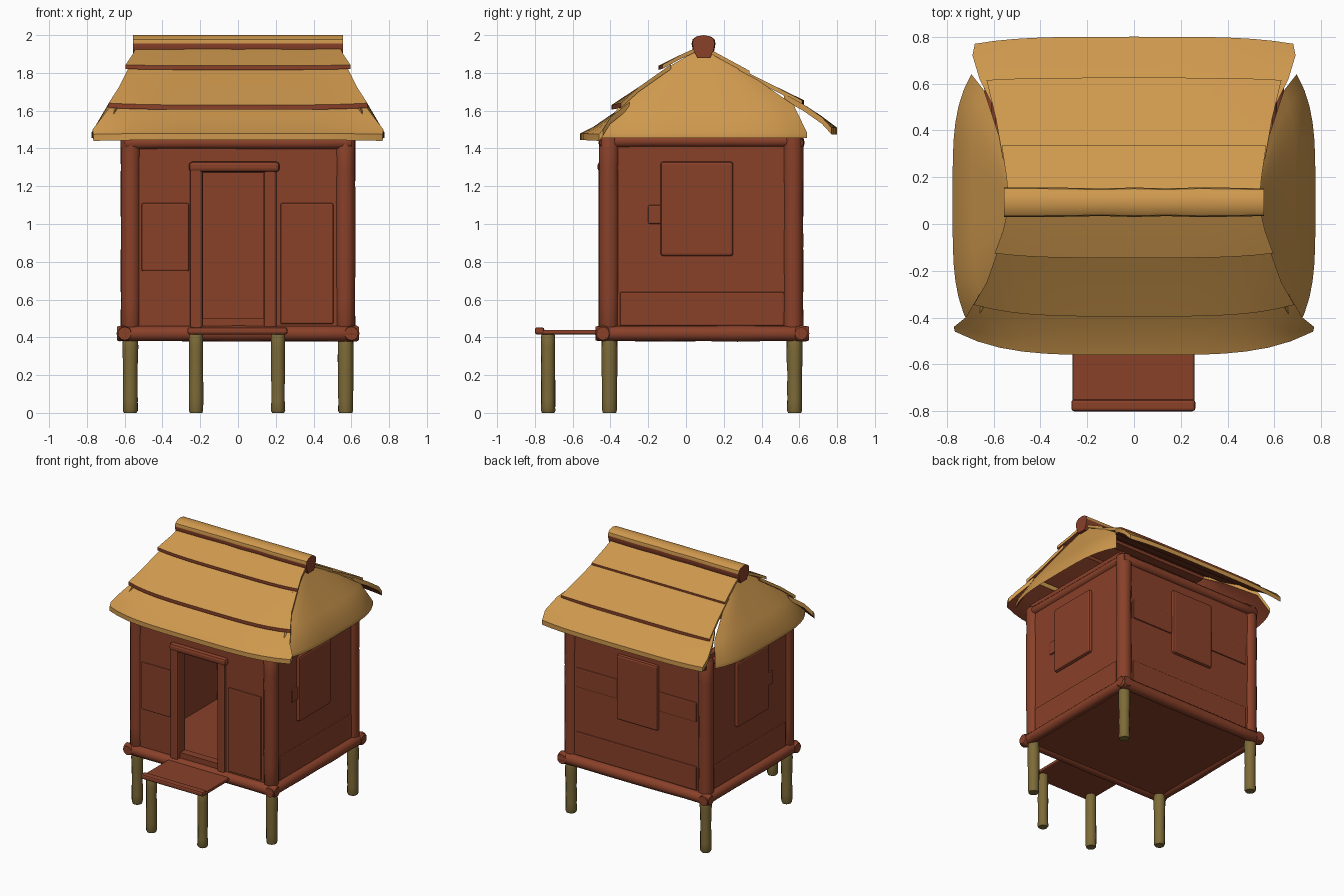
import bpy, bmesh, math, random
from mathutils import Vector

if "Cube" in bpy.data.objects:
    bpy.data.objects.remove(bpy.data.objects["Cube"])

random.seed(4)


def material(name, rgb):
    m = bpy.data.materials.new(name)
    m.diffuse_color = (*rgb, 1)
    m.use_nodes = True
    m.node_tree.nodes["Principled BSDF"].inputs["Base Color"].default_value = m.diffuse_color
    return m


WOOD = material("red brown wood", (0.25, 0.052, 0.022))
THATCH = material("straw yellow", (0.62, 0.315, 0.075))
POLE = material("olive pole", (0.205, 0.145, 0.039))


def finish(name, bm, mats, smooth=True):
    bmesh.ops.recalc_face_normals(bm, faces=bm.faces)
    me = bpy.data.meshes.new(name)
    bm.to_mesh(me)
    bm.free()
    for m in mats:
        me.materials.append(m)
    ob = bpy.data.objects.new(name, me)
    bpy.context.collection.objects.link(ob)
    if smooth:
        for p in me.polygons:
            p.use_smooth = True
        me.set_sharp_from_angle(angle=math.radians(35))
    return ob


def box(name, x, y, z, bevel=0.008, mat=WOOD):
    bm = bmesh.new()
    bmesh.ops.create_cube(bm, size=1)
    for v in bm.verts:
        v.co = [(r[0] + r[1]) / 2 + c * (r[1] - r[0]) for r, c in zip((x, y, z), v.co)]
    ob = finish(name, bm, [mat], False)
    if bevel:
        b = ob.modifiers.new("bevel", 'BEVEL')
        b.width = bevel
        b.segments = 2
    return ob


def log(name, a, b, r, mat=WOOD, wobble=0.06, rings=6, sides=12):
    """Slightly uneven round log from a to b with rounded ends."""
    a, b = Vector(a), Vector(b)
    d = (b - a).normalized()
    q = d.to_track_quat('Z', 'Y')
    bm = bmesh.new()
    loops = []
    e = 0.012 / (b - a).length
    for t in [0, e] + [i / rings for i in range(1, rings)] + [1 - e, 1]:
        rr = r * (1 + random.uniform(-wobble, wobble)) * (0.85 if t in (0, 1) else 1)
        c = a.lerp(b, t)
        loops.append([bm.verts.new(c + q @ Vector((rr * math.cos(k * math.tau / sides),
                                                   rr * math.sin(k * math.tau / sides), 0)))
                      for k in range(sides)])
    for l0, l1 in zip(loops, loops[1:]):
        for k in range(sides):
            j = (k + 1) % sides
            bm.faces.new((l0[k], l0[j], l1[j], l1[k]))
    bm.faces.new(loops[0])
    bm.faces.new(loops[-1])
    return finish(name, bm, [mat])


def sheet(name, rows, thick, red_rim=False, n=16):
    """Thatch layer: rows of (end, end, corner shift); straw on top, wood beneath."""
    bm = bmesh.new()
    top, low = [], []
    for a, b, c in rows:
        a, b, c = Vector(a), Vector(b), Vector(c)
        pts = [a.lerp(b, i / n) + c * (2 * i / n - 1) ** 4 for i in range(n + 1)]
        top.append([bm.verts.new(p) for p in pts])
        low.append([bm.verts.new(p - Vector((0, 0, thick))) for p in pts])
    m = len(rows) - 1
    for g, mi in ((top, 0), (low, 1)):
        for i in range(m):
            for j in range(n):
                f = bm.faces.new((g[i][j], g[i][j + 1], g[i + 1][j + 1], g[i + 1][j]))
                f.material_index = mi
    for i in range(m):
        for j in (0, n):
            bm.faces.new((top[i][j], top[i + 1][j], low[i + 1][j], low[i][j]))
    for i in (0, m):
        for j in range(n):
            f = bm.faces.new((top[i][j], top[i][j + 1], low[i][j + 1], low[i][j]))
            f.material_index = int(red_rim)
    return finish(name, bm, [THATCH, WOOD])


def slope(name, rows, thick, red_rim=False):
    """Front or back layer, rows of (half width, y, z, corner dy, corner dz)."""
    sheet(name, [((-w, y, z), (w, y, z), (0, dy, dz)) for w, y, z, dy, dz in rows], thick, red_rim)


# stilts
for x in (-0.57, 0.57):
    for y in (-0.405, 0.575):
        log("stilt", (x, y, 0), (x, y, 0.41), 0.04, POLE)
for x in (-0.222, 0.212):
    log("porch_stilt", (x, -0.73, 0), (x, -0.73, 0.42), 0.037, POLE)

# porch
porch = box("porch_deck", (-0.262, 0.258), (-0.79, -0.45), (0.415, 0.44))
box("porch_front_rail", (-0.268, 0.262), (-0.80, -0.75), (0.415, 0.453), 0.012)

# floor and base logs
box("floor", (-0.6, 0.6), (-0.44, 0.61), (0.395, 0.45), 0)
for y in (-0.44, 0.61):
    log("base_log", (-0.64, y, 0.42), (0.64, y, 0.42), 0.041)
    log("top_log", (-0.6, y * 0.97, 1.43), (0.6, y * 0.97, 1.43), 0.035)
for x in (-0.6, 0.6):
    log("base_side_log", (x, -0.48, 0.42), (x, 0.65, 0.42), 0.041)
    log("top_side_log", (x * 0.96, -0.44, 1.44), (x * 0.96, 0.6, 1.44), 0.035)

# corner posts
for x in (-0.567, 0.567):
    for y in (-0.407, 0.567):
        log("corner_post", (x, y, 0.42), (x, y, 1.47), 0.053, wobble=0.04)

# walls, with the doorway left open in front
FY = (-0.435, -0.375)
box("front_wall_left", (-0.57, -0.185), FY, (0.42, 1.46), 0)
box("front_wall_right", (0.135, 0.57), FY, (0.42, 1.46), 0)
box("front_wall_over_door", (-0.185, 0.135), FY, (1.27, 1.46), 0)
box("door_sill", (-0.185, 0.135), FY, (0.42, 0.50), 0)
box("back_wall", (-0.57, 0.57), (0.54, 0.598), (0.42, 1.47), 0)
for s in (-1, 1):
    box("side_wall", sorted((s * 0.54, s * 0.592)), (-0.41, 0.57), (0.42, 1.5), 0)

# door frame
box("door_post_left", (-0.255, -0.187), (-0.462, -0.39), (0.44, 1.30), 0.015)
box("door_post_right", (0.137, 0.205), (-0.455, -0.39), (0.44, 1.30), 0.015)
box("door_lintel", (-0.26, 0.22), (-0.468, -0.39), (1.275, 1.33), 0.018)

# raised wall boards
box("front_board_left", (-0.51, -0.26), (-0.447, -0.42), (0.75, 1.11))
box("front_board_right", (0.225, 0.505), (-0.447, -0.42), (0.47, 1.11))
for s in (-1, 1):
    sx = sorted((s * 0.57, s * 0.602))
    box("side_low_board", sx, (-0.35, 0.52), (0.46, 0.64))
    box("side_mid_board", sx, (-0.2, -0.1), (1.0, 1.1))
    box("side_shutter", sorted((s * 0.57, s * 0.615)), (-0.135, 0.25), (0.83, 1.33), 0.015)
box("back_low_board", (-0.51, 0.51), (0.57, 0.608), (0.46, 0.64))
for x in ((-0.51, -0.19), (0.16, 0.51)):
    box("back_mid_board", x, (0.57, 0.606), (0.98, 1.13))
box("back_shutter", (-0.19, 0.16), (0.57, 0.62), (0.83, 1.33), 0.015)

# front thatch layers, lowest first
slope("front_eave", [(0.66, -0.30, 1.645, 0, 0), (0.72, -0.41, 1.57, 0.01, -0.005),
                     (0.77, -0.49, 1.515, 0.05, -0.015), (0.765, -0.56, 1.48, 0.10, -0.005)], 0.035)
slope("front_middle_thatch", [(0.57, -0.08, 1.845, 0, 0), (0.63, -0.25, 1.725, 0, 0),
                              (0.685, -0.395, 1.63, 0.05, 0.01)], 0.025, True)
slope("front_top_thatch", [(0.535, 0.08, 1.945, 0, 0), (0.56, -0.03, 1.895, 0, 0),
                           (0.595, -0.145, 1.838, 0.02, 0.005)], 0.022, True)

# back thatch layers
slope("back_eave", [(0.61, 0.52, 1.69, 0, 0), (0.66, 0.62, 1.635, 0, 0),
                    (0.69, 0.72, 1.57, 0, -0.005), (0.68, 0.80, 1.51, -0.03, 0)], 0.035)
slope("back_middle_thatch", [(0.56, 0.28, 1.825, 0, 0), (0.59, 0.45, 1.74, 0, 0),
                             (0.63, 0.625, 1.655, -0.01, 0)], 0.025, True)
slope("back_top_thatch", [(0.535, 0.09, 1.945, 0, 0), (0.545, 0.2, 1.885, 0, 0),
                          (0.565, 0.335, 1.812, 0, 0)], 0.022, True)

# side hips
for s in (-1, 1):
    rows = []
    for x, y0, y1, z, dx in ((0.515, 0.05, 0.13, 1.915, 0), (0.575, -0.13, 0.31, 1.81, -0.02),
                             (0.69, -0.35, 0.57, 1.63, -0.05), (0.775, -0.45, 0.64, 1.485, -0.08)):
        rows.append(((s * x, y0, z), (s * x, y1, z), (s * dx, 0, 0)))
    sheet("side_hip", rows, 0.03)

# ridge log: straw on the upward faces, wood on the sides and ends
prof = [(-0.035, 1.88), (-0.055, 1.92), (-0.061, 1.955), (-0.056, 1.978), (-0.036, 1.993), (0, 2.0)]
prof += [(-y, z) for y, z in reversed(prof[:-1])]
bm = bmesh.new()
ends = []
for i in range(9):
    x = -0.555 + 1.11 * i / 8
    k = 1 + random.uniform(-0.04, 0.04)
    ends.append([bm.verts.new((x, 0.093 + y * k, z)) for y, z in prof])
for a, b in zip(ends, ends[1:]):
    for k in range(len(prof)):
        j = (k + 1) % len(prof)
        bm.faces.new((a[k], a[j], b[j], b[k]))
bm.faces.new(ends[0])
bm.faces.new(ends[-1])
bmesh.ops.recalc_face_normals(bm, faces=bm.faces)
for f in bm.faces:
    f.material_index = 1 if f.normal.z > 0.15 else 0
finish("ridge_log", bm, [WOOD, THATCH])
